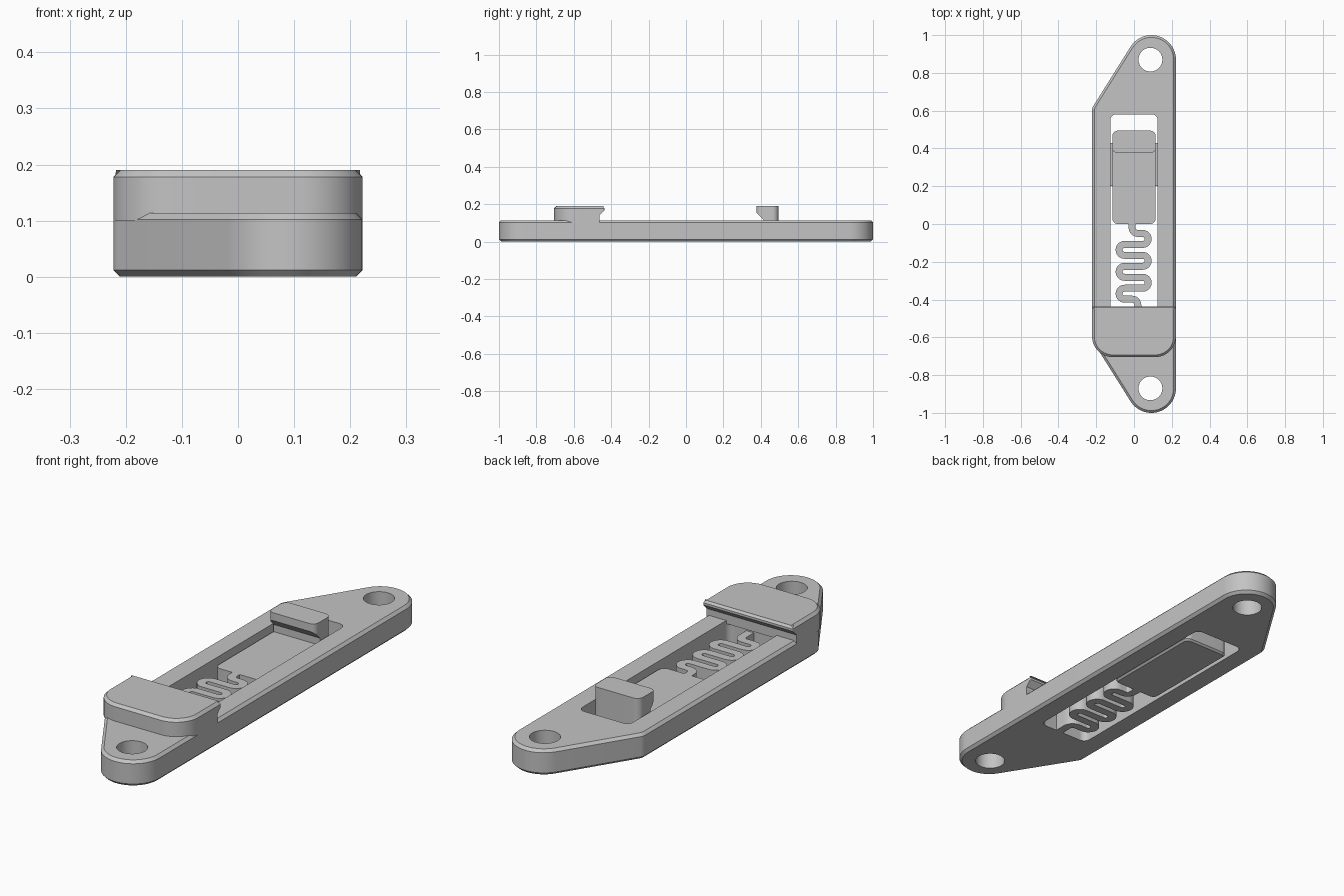
import bpy, bmesh
from math import sin, cos, pi, radians
from mathutils import Vector

cube = bpy.data.objects.get("Cube")
if cube:
    bpy.data.objects.remove(cube, do_unlink=True)

plastic = bpy.data.materials.new("grey_plastic")
plastic.use_nodes = True
plastic.diffuse_color = (0.55, 0.55, 0.55, 1)
plastic.node_tree.nodes["Principled BSDF"].inputs["Base Color"].default_value = (0.55, 0.55, 0.55, 1)


def arc(cx, cy, r, a0, a1, n=12):
    """Points along an arc, angles in degrees."""
    angles = [radians(a0 + (a1 - a0) * i / n) for i in range(n + 1)]
    return [(cx + r * cos(a), cy + r * sin(a)) for a in angles]


def hull(discs):
    """Counter-clockwise convex outline around discs given as (x, y, radius)."""
    pts = sorted({(round(x, 5), round(y, 5)) for d in discs for x, y in arc(*d, 0, 360, 56)})

    def half(seq):
        out = []
        for p in seq:
            while len(out) > 1 and ((out[-1][0] - out[-2][0]) * (p[1] - out[-2][1])
                                    - (out[-1][1] - out[-2][1]) * (p[0] - out[-2][0])) <= 1e-9:
                out.pop()
            out.append(p)
        return out[:-1]
    return half(pts) + half(pts[::-1])


def rounded_box(x0, x1, y0, y1, r_front, r_back):
    return hull([(x, y, r) for y, r in ((y0 + r_front, r_front), (y1 - r_back, r_back))
                 for x in (x0 + r, x1 - r)])


def prism(name, loop, z0, z1, low=0, high=0, along_x=False):
    """Extrude an outline, with optional chamfers on the low and high rims."""
    bm = bmesh.new()
    place = (lambda u, v: (z0, u, v)) if along_x else (lambda u, v: (u, v, z0))
    face = bm.faces.new([bm.verts.new(place(u, v)) for u, v in loop])
    ext = bmesh.ops.extrude_face_region(bm, geom=[face])
    step = Vector((z1 - z0, 0, 0)) if along_x else Vector((0, 0, z1 - z0))
    bmesh.ops.translate(bm, verts=[g for g in ext["geom"] if isinstance(g, bmesh.types.BMVert)], vec=step)
    for z, size in ((z0, low), (z1, high)):
        if size:
            rim = [e for e in bm.edges if all(abs(v.co.z - z) < 1e-5 for v in e.verts)]
            bmesh.ops.bevel(bm, geom=rim, offset=size, segments=1, affect='EDGES', clamp_overlap=False)
    bmesh.ops.recalc_face_normals(bm, faces=bm.faces)
    mesh = bpy.data.meshes.new(name)
    bm.to_mesh(mesh)
    bm.free()
    mesh.materials.append(plastic)
    obj = bpy.data.objects.new(name, mesh)
    bpy.context.collection.objects.link(obj)
    return obj


def select(obj):
    bpy.ops.object.select_all(action='DESELECT')
    obj.select_set(True)
    bpy.context.view_layer.objects.active = obj


def cut(obj, *cutters):
    for cutter in cutters:
        cutter.hide_render = True
        mod = obj.modifiers.new("cut", 'BOOLEAN')
        mod.operation, mod.solver, mod.object = 'DIFFERENCE', 'EXACT', cutter
        select(obj)
        bpy.ops.object.modifier_apply(modifier=mod.name)
        bpy.data.objects.remove(cutter, do_unlink=True)


HALF, THICK, TOP = 0.222, 0.114, 0.19
CH = 0.012
SLIDE = 0.085

# Base plate with two screw ears, screw holes and a long slot
ears = [(0.092, s * 0.87, 0.13) for s in (-1, 1)]
shoulders = [(-HALF + 0.05, s * 0.6, 0.05) for s in (-1, 1)]
base = prism("base_plate", hull(ears + shoulders), 0, THICK, CH, CH)
holes = [prism("hole_cutter", arc(0.087, y, 0.063, 0, 360, 48)[:-1], -0.1, 0.3) for y in (-0.87, 0.87)]
slot = prism("slot_cutter", rounded_box(-0.125, 0.125, -0.48, 0.58, 0.03, 0.03), -0.1, 0.3)
cut(base, *holes, slot)

# Fixed jaw at the front, undercut below its rear lip
jaw = prism("fixed_jaw", rounded_box(-HALF, HALF, -0.705, -0.436, 0.11, 0.004), 0.1, TOP, 0, CH)
undercut = [(-0.462, 0.05), (-0.40, 0.05), (-0.40, 0.168), (-0.436, 0.168), (-0.462, 0.142)]
cut(jaw, prism("jaw_cutter", undercut, -0.4, 0.4, along_x=True))

# Sliding plate and its hooked jaw
slider = prism("slider_plate", rounded_box(-0.115, 0.115, 0, 0.494, 0.03, 0.03), 0, SLIDE, 0.008)
hook = prism("slider_jaw", rounded_box(-0.115, 0.115, 0.377, 0.494, 0.025, 0.03), SLIDE - 0.01, TOP)
notch = [(0.30, 0.04), (0.415, 0.04), (0.415, 0.117), (0.377, 0.155), (0.30, 0.155)]
cut(hook, prism("hook_cutter", notch, -0.3, 0.3, along_x=True))

# Guide ribs at both sides of the slider
ribs = []
for side, name in ((1, "left_rib"), (-1, "right_rib")):
    strip = rounded_box(side * 0.118 - 0.006, side * 0.118 + 0.006, 0.2, 0.43, 0.002, 0.002)
    ribs.append(prism(name, strip, 0.035, 0.065))

# Zigzag spring between slider and plate
PITCH, WIDE = 0.058, 0.037
path = [(-0.01, 0.02)] + arc(0.02, -0.02, 0.03, 180, 270, 6)
for i in range(6):
    y = -0.05 - PITCH * (i + 0.5)
    path += arc(0.046, y, PITCH / 2, 90, -90) if i % 2 == 0 else arc(-0.05, y, PITCH / 2, 90, 270)
path += arc(-0.01, -0.05 - PITCH * 6 - 0.03, 0.03, 90, 0, 6) + [(0.02, -0.5)]
left, right = [], []
for i, p in enumerate(path):
    a, b = Vector(path[max(i - 1, 0)]), Vector(path[min(i + 1, len(path) - 1)])
    t = (b - a).normalized()
    off = Vector((-t.y, t.x)) * WIDE / 2
    left.append(tuple(Vector(p) + off))
    right.append(tuple(Vector(p) - off))
spring = prism("zigzag_spring", left + right[::-1], 0, SLIDE)

# Smooth the rounded walls, keep the rims sharp
for obj in [base, jaw, slider, hook, spring] + ribs:
    select(obj)
    bpy.ops.object.shade_smooth_by_angle(angle=radians(30))
